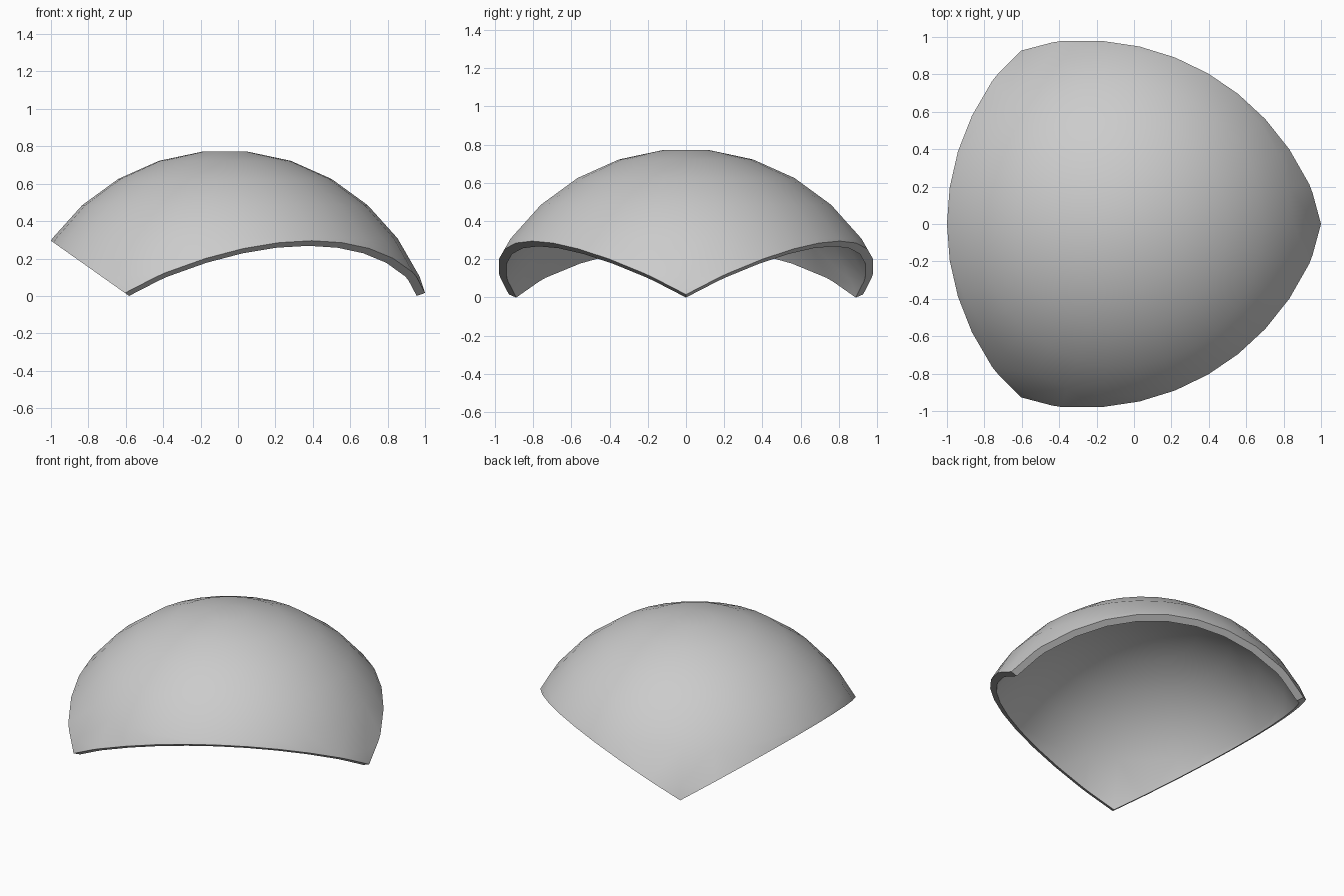
import bpy, bmesh, math
from mathutils import Vector

cube = bpy.data.objects.get("Cube")
if cube:
    bpy.data.objects.remove(cube, do_unlink=True)

SEGMENTS = 30
STEP = 2 * math.pi / SEGMENTS
R_OUT, R_IN = 1.1406, 1.0931
CENTRE = Vector((-0.07, 0, -0.3625))


def add_dome(bm, radius):
    """Faceted dome: rings half a step off the pole, closed by a flat cap."""
    rings = []
    for i in range(7):
        polar = (i + 0.5) * STEP
        rings.append([bm.verts.new((radius * math.sin(polar) * math.cos(j * STEP),
                                    radius * math.sin(polar) * math.sin(j * STEP),
                                    radius * math.cos(polar))) for j in range(SEGMENTS)])
    bm.faces.new(rings[0])
    for upper, lower in zip(rings, rings[1:]):
        for j in range(SEGMENTS):
            k = (j + 1) % SEGMENTS
            bm.faces.new((upper[j], lower[j], lower[k], upper[k]))


bm = bmesh.new()
add_dome(bm, R_OUT)
add_dome(bm, R_IN)

# Trim to one face of a spherical tetrahedron with three planes through the centre
for degrees in (60, 180, 300):
    a = math.radians(degrees)
    normal = Vector((math.cos(a), math.sin(a), -math.sqrt(2)))
    bmesh.ops.bisect_plane(bm, geom=bm.verts[:] + bm.edges[:] + bm.faces[:],
                           dist=1e-5, plane_co=(0, 0, 0), plane_no=normal,
                           clear_outer=True)
bmesh.ops.remove_doubles(bm, verts=bm.verts[:], dist=1e-4)

# Join the outer and inner skins with a radial rim
bmesh.ops.bridge_loops(bm, edges=[e for e in bm.edges if e.is_boundary])
bmesh.ops.recalc_face_normals(bm, faces=bm.faces[:])

# Centre the shell and rest it on the ground
bmesh.ops.translate(bm, verts=bm.verts[:], vec=CENTRE)
mid_x = (max(v.co.x for v in bm.verts) + min(v.co.x for v in bm.verts)) / 2
low_z = min(v.co.z for v in bm.verts)
bmesh.ops.translate(bm, verts=bm.verts[:], vec=(-mid_x, 0, -low_z))

mesh = bpy.data.meshes.new("curved_triangle_shell")
bm.to_mesh(mesh)
bm.free()
shell = bpy.data.objects.new("curved_triangle_shell", mesh)
bpy.context.collection.objects.link(shell)

# Plain grey material
grey = bpy.data.materials.new("light_grey")
grey.use_nodes = True
colour = (0.6, 0.6, 0.6, 1)
grey.diffuse_color = colour
grey.node_tree.nodes["Principled BSDF"].inputs["Base Color"].default_value = colour
mesh.materials.append(grey)

# Smooth skins, sharp rim
bpy.ops.object.select_all(action="DESELECT")
shell.select_set(True)
bpy.context.view_layer.objects.active = shell
bpy.ops.object.shade_smooth_by_angle(angle=math.radians(30))
